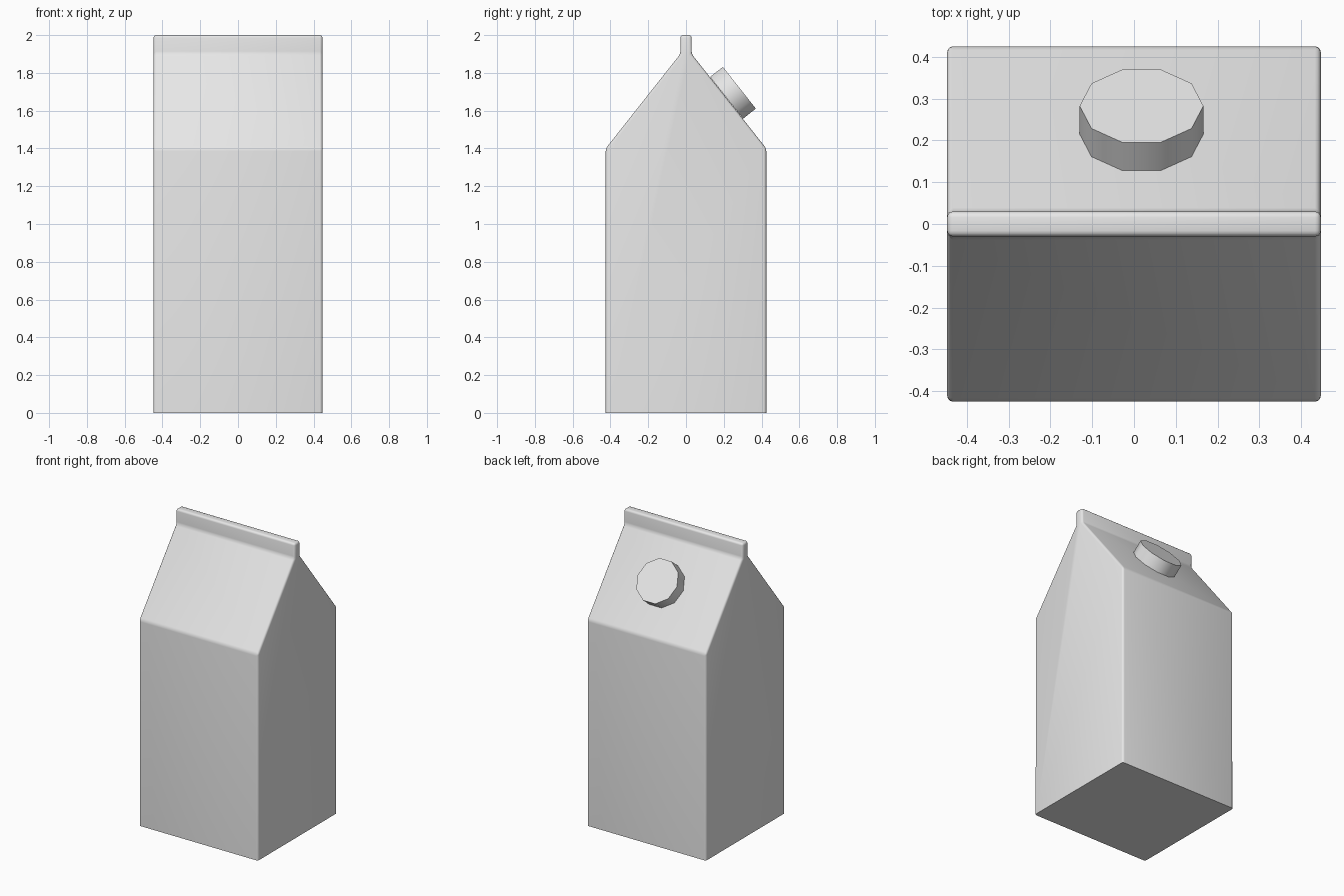
import bpy
import bmesh
import math
from mathutils import Matrix, Vector

if "Cube" in bpy.data.objects:
    bpy.data.objects.remove(bpy.data.objects["Cube"], do_unlink=True)

HALF_X, HALF_Y = 0.447, 0.425
SHOULDER, NECK, TOP = 1.4, 1.9, 2.0
RIDGE = 0.03

# Material
paper = bpy.data.materials.new("light grey")
paper.use_nodes = True
colour = (0.8, 0.8, 0.8, 1)
paper.diffuse_color = colour
paper.node_tree.nodes["Principled BSDF"].inputs["Base Color"].default_value = colour


def finish(name, bm, angle):
    """Turn a bmesh into a named, smooth shaded object."""
    bmesh.ops.recalc_face_normals(bm, faces=bm.faces)
    mesh = bpy.data.meshes.new(name)
    bm.to_mesh(mesh)
    bm.free()
    mesh.materials.append(paper)
    obj = bpy.data.objects.new(name, mesh)
    bpy.context.collection.objects.link(obj)
    bpy.ops.object.select_all(action="DESELECT")
    obj.select_set(True)
    bpy.context.view_layer.objects.active = obj
    bpy.ops.object.shade_smooth_by_angle(angle=math.radians(angle))
    return obj


# Carton: gabled side profile extruded across the width
half = [(HALF_Y, 0), (HALF_Y, SHOULDER), (RIDGE, NECK), (RIDGE, TOP)]
profile = half + [(-y, z) for y, z in reversed(half)]
bm = bmesh.new()
side = bm.faces.new([bm.verts.new((-HALF_X, y, z)) for y, z in profile])
new = bmesh.ops.extrude_face_region(bm, geom=[side], use_keep_orig=True)["geom"]
bmesh.ops.translate(bm, vec=(2 * HALF_X, 0, 0),
                    verts=[v for v in new if isinstance(v, bmesh.types.BMVert)])
bmesh.ops.recalc_face_normals(bm, faces=bm.faces)

# Round every fold except the sharp bottom rim
folds = [e for e in bm.edges if max(v.co.z for v in e.verts) > 0.01]
bmesh.ops.bevel(bm, geom=folds, offset=0.014, offset_type="OFFSET",
                segments=3, profile=0.5, affect="EDGES", clamp_overlap=True)
finish("carton", bm, 40)

# Screw cap: ten-sided disc standing on the back slope
RADIUS, DEPTH = 0.148, 0.086
normal = Vector((0, NECK - SHOULDER, HALF_Y - RIDGE)).normalized()
centre = Vector((0.018, 0.215, 1.668)) + normal * DEPTH / 2
tilt = math.atan2(normal.y, normal.z)
bm = bmesh.new()
bmesh.ops.create_cone(bm, cap_ends=True, segments=10, radius1=RADIUS,
                      radius2=RADIUS, depth=DEPTH)
# Put a corner of the disc on the width axis
first = min(bm.verts, key=lambda v: abs(math.atan2(v.co.y, v.co.x)))
turn = -math.atan2(first.co.y, first.co.x)
bmesh.ops.transform(bm, verts=bm.verts, matrix=Matrix.Translation(centre)
                    @ Matrix.Rotation(-tilt, 4, "X")
                    @ Matrix.Rotation(turn, 4, "Z"))
finish("screw_cap", bm, 40)
